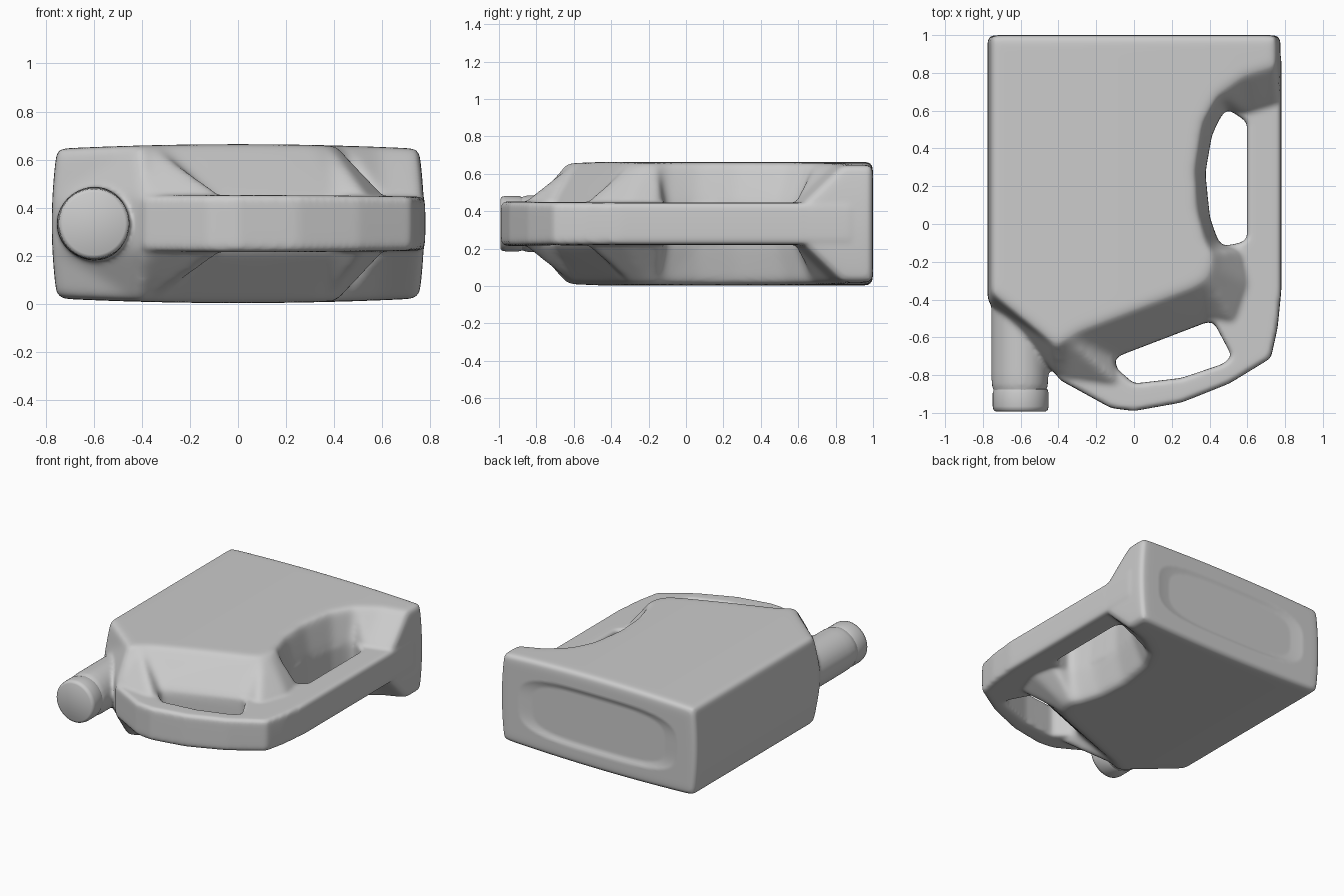
import bpy, bmesh, math
from mathutils import Vector, Matrix

if "Cube" in bpy.data.objects:
    bpy.data.objects.remove(bpy.data.objects["Cube"], do_unlink=True)

MID = 0.333          # height of the parting line


def make_object(name, bm):
    bmesh.ops.recalc_face_normals(bm, faces=bm.faces)
    mesh = bpy.data.meshes.new(name)
    bm.to_mesh(mesh)
    bm.free()
    ob = bpy.data.objects.new(name, mesh)
    bpy.context.collection.objects.link(ob)
    return ob


def loft(name, rings):
    """Skin closed rings of equal length and cap both ends."""
    bm = bmesh.new()
    loops = [[bm.verts.new(p) for p in ring] for ring in rings]
    for a, b in zip(loops, loops[1:]):
        for i in range(len(a)):
            j = (i + 1) % len(a)
            bm.faces.new((a[i], a[j], b[j], b[i]))
    bm.faces.new(loops[0])
    bm.faces.new(loops[-1])
    bmesh.ops.triangulate(bm, faces=bm.faces[:])
    return make_object(name, bm)


def layer(outline, dz):
    return [(x, y, MID + dz) for x, y in outline]


def slab(name, outline, half):
    return loft(name, [layer(outline, -half), layer(outline, half)])


def lathe_y(name, profile, x, steps=64):
    """Turn (radius, y) pairs about an axis along y."""
    turn = [math.tau * i / steps for i in range(steps)]
    return loft(name, [[(x + r * math.cos(t), y, MID + r * math.sin(t)) for t in turn]
                       for r, y in profile])


def apply(ob, kind, **settings):
    mod = ob.modifiers.new(kind.title(), kind)
    for key, value in settings.items():
        setattr(mod, key, value)
    bpy.context.view_layer.objects.active = ob
    bpy.ops.object.modifier_apply(modifier=mod.name)


def soften(ob, voxel, rounds):
    apply(ob, "REMESH", mode="VOXEL", voxel_size=voxel)
    apply(ob, "SMOOTH", factor=0.5, iterations=rounds)


# Tank: each row pairs a point on the flat faces with one on the middle band
tank_rows = [
    ((-0.77, 1.0), (-0.77, 1.0)),
    ((0.77, 1.0), (0.77, 1.0)),
    ((0.77, 0.84), (0.77, 0.62)),
    ((0.6, 0.79), (0.6, 0.57)),
    ((0.46, 0.69), (0.48, 0.61)),
    ((0.37, 0.53), (0.41, 0.48)),
    ((0.33, 0.28), (0.375, 0.27)),
    ((0.345, 0.06), (0.39, 0.06)),
    ((0.39, -0.1), (0.45, -0.11)),
    ((0.42, -0.15), (0.58, -0.13)),
    ((0.42, -0.22), (0.62, -0.32)),
    ((0.39, -0.29), (0.54, -0.55)),
    ((0.33, -0.33), (0.41, -0.51)),
    ((-0.31, -0.57), (-0.11, -0.71)),
    ((-0.36, -0.6), (-0.04, -0.88)),
    ((-0.42, -0.65), (-0.38, -0.83)),
    ((-0.77, -0.37), (-0.77, -0.41)),
]
flat = [a for a, b in tank_rows]
band = [b for a, b in tank_rows]
body = loft("container_body", [layer(flat, -0.312), layer(band, -0.1),
                               layer(band, 0.1), layer(flat, 0.312)])
soften(body, 0.014, 32)

# Thin web that carries both grips
grip_outline = [(0.775, 0.9), (0.775, -0.35), (0.755, -0.55), (0.72, -0.71), (0.5, -0.845),
                (0.25, -0.945), (0.0, -0.99), (-0.12, -0.975), (-0.4, -0.82),
                (-0.4, -0.5), (0.2, 0.0), (0.2, 0.8)]
grips = slab("grips", grip_outline, 0.112)
openings = {
    "side_opening": [(0.47, 0.6), (0.5, 0.605), (0.595, 0.54), (0.595, -0.08), (0.56, -0.1),
                     (0.45, -0.12), (0.4, 0.03), (0.375, 0.27), (0.41, 0.47)],
    "front_opening": [(-0.12, -0.71), (0.38, -0.52), (0.42, -0.52), (0.515, -0.7),
                      (0.47, -0.74), (0.25, -0.815), (0.0, -0.845), (-0.12, -0.74)],
}
cutters = []
for name, outline in openings.items():
    cutter = slab(name, outline, 0.2)
    cutter.hide_render = True
    apply(grips, "BOOLEAN", operation="DIFFERENCE", solver="EXACT", object=cutter)
    cutters.append(cutter)
soften(grips, 0.011, 14)

# Spout
spout = lathe_y("spout", [(0.15, -0.35), (0.15, -0.8), (0.147, -0.86), (0.138, -0.875),
                          (0.138, -0.9)], -0.6)

# Fuse the shell so every junction gets a soft fillet
bpy.ops.object.select_all(action="DESELECT")
for ob in (body, grips, spout):
    ob.select_set(True)
bpy.context.view_layer.objects.active = body
bpy.ops.object.join()
soften(body, 0.012, 7)
for cutter in cutters:
    bpy.data.objects.remove(cutter, do_unlink=True)

# Swell the faces and press an oval recess into the base
for v in body.data.vertices:
    x, y, dz = v.co.x, v.co.y, v.co.z - MID
    v.co.z = MID + dz * (1 + 0.06 * (1 - (x / 0.77) ** 2))
    v.co.x = x * (1.007 - 0.03 * (dz / 0.32) ** 2)
    if y > 0.93:
        oval = max(0, 1 - (x / 0.62) ** 4 - (dz / 0.2) ** 4)
        v.co.y -= 0.015 * min(1, oval * 2)

# Rolled lip at the mouth
lip = lathe_y("spout_lip", [(0.13, -0.87), (0.142, -0.875), (0.148, -0.895), (0.148, -0.965),
                            (0.144, -0.985), (0.13, -0.993)], -0.6)

for ob in (body, lip):
    bpy.ops.object.select_all(action="DESELECT")
    ob.select_set(True)
    bpy.context.view_layer.objects.active = ob
    bpy.ops.object.shade_smooth_by_angle(angle=math.radians(50))
